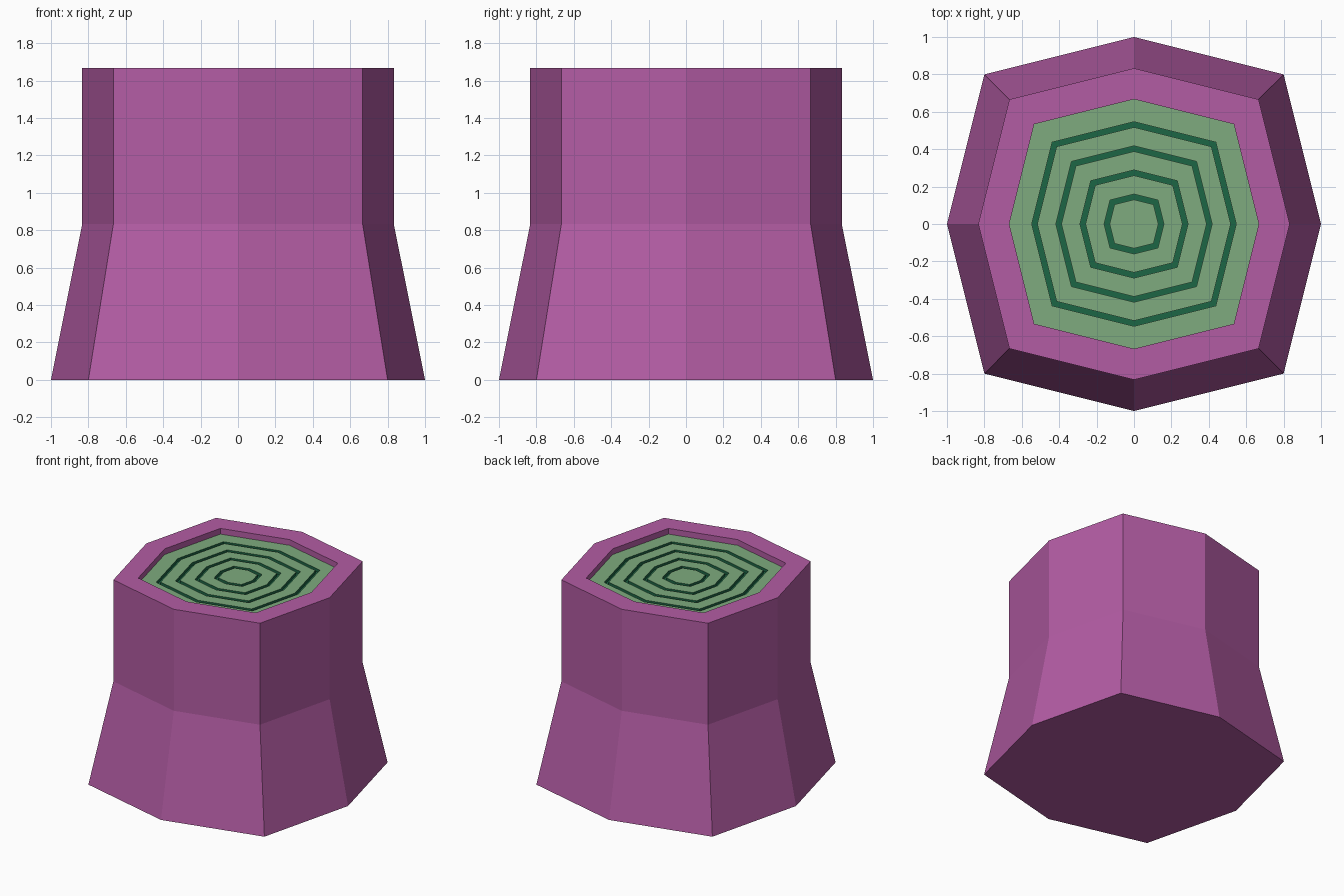
import bpy, bmesh

if "Cube" in bpy.data.objects:
    bpy.data.objects.remove(bpy.data.objects["Cube"])


def material(name, rgb):
    m = bpy.data.materials.new(name)
    m.diffuse_color = (*rgb, 1)
    m.use_nodes = True
    m.node_tree.nodes["Principled BSDF"].inputs["Base Color"].default_value = m.diffuse_color
    return m


pink = material("pink_bark", (0.45, 0.107, 0.37))
pale = material("pale_green_wood", (0.21, 0.41, 0.21))
dark = material("dark_green_ring", (0.012, 0.133, 0.059))

# Slightly squared octagon: unit points on the axes, 0.8 on the diagonals
K = 0.8
OCTAGON = [(1, 0), (K, K), (0, 1), (-K, K), (-1, 0), (-K, -K), (0, -1), (K, -K)]


def loft(name, profile, mats, slots, cap_start=False, cap_end=False):
    """Stack octagons of (radius, z); slots gives the material of each band."""
    mesh = bpy.data.meshes.new(name)
    bm = bmesh.new()
    rings = [[bm.verts.new((x * r, y * r, z)) for x, y in OCTAGON] for r, z in profile]
    for a, b, slot in zip(rings, rings[1:], slots):
        for i in range(8):
            j = (i + 1) % 8
            bm.faces.new((a[i], a[j], b[j], b[i])).material_index = slot
    if cap_start:
        bm.faces.new(rings[0][::-1])
    if cap_end:
        bm.faces.new(rings[-1])
    bm.to_mesh(mesh)
    bm.free()
    for m in mats:
        mesh.materials.append(m)
    obj = bpy.data.objects.new(name, mesh)
    bpy.context.collection.objects.link(obj)
    return obj


TOP, FLOOR, GROOVE = 1.667, 1.62, 1.595

# Bark: flared base, straight upper trunk, rim and recess wall
loft("stump_bark",
     [(1, 0), (0.833, 0.833), (0.833, TOP), (0.667, TOP), (0.667, FLOOR)],
     [pink], [0] * 4, cap_start=True)

# Cut face: pale wood with concentric dark grooves
profile, slots = [(0.667, FLOOR)], []
for n in range(4):
    outer = 0.547 - 0.129 * n
    inner = outer - 0.03
    profile += [(outer, FLOOR), (outer, GROOVE), (inner, GROOVE), (inner, FLOOR)]
    slots += [0, 1, 1, 1]
loft("cut_face_with_growth_rings", profile, [pale, dark], slots, cap_end=True)
